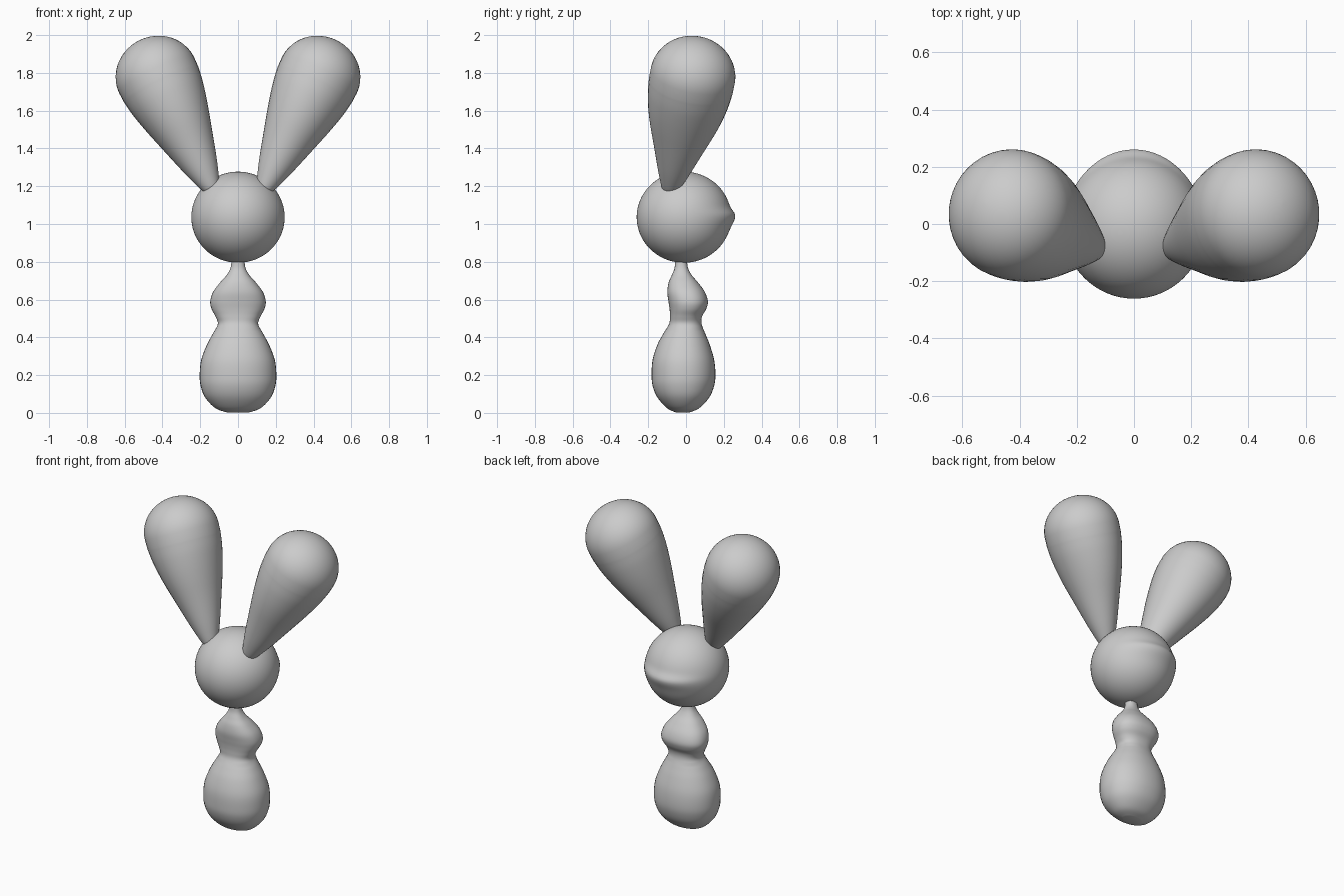
import bpy, bmesh, math
from mathutils import Vector

if "Cube" in bpy.data.objects:
    bpy.data.objects.remove(bpy.data.objects["Cube"])

grey = bpy.data.materials.new("plain_grey")
grey.diffuse_color = (0.6, 0.6, 0.6, 1)
grey.use_nodes = True
grey.node_tree.nodes["Principled BSDF"].inputs["Base Color"].default_value = grey.diffuse_color


def spline(rows, steps=5):
    """Smooth (Catmull-Rom) resampling of a list of cross-section rows."""
    out = []
    for i in range(len(rows) - 1):
        p = [rows[max(0, min(len(rows) - 1, i + k))] for k in (-1, 0, 1, 2)]
        for s in range(steps):
            t = s / steps
            out.append([0.5 * (2 * b + (c - a) * t + (2 * a - 5 * b + 4 * c - d) * t * t
                               + (3 * b - a - 3 * c + d) * t ** 3) for a, b, c, d in zip(*p)])
    return out + [list(rows[-1])]


def finish(bm, name):
    bmesh.ops.recalc_face_normals(bm, faces=bm.faces)
    for f in bm.faces:
        f.smooth = True
    me = bpy.data.meshes.new(name)
    bm.to_mesh(me)
    bm.free()
    me.materials.append(grey)
    ob = bpy.data.objects.new(name, me)
    bpy.context.collection.objects.link(ob)
    return ob


def loft(name, rings):
    """Skin a list of equal-length rings and close both ends."""
    bm = bmesh.new()
    loops = [[bm.verts.new(p) for p in r] for r in rings]
    n = len(loops[0])
    for a, b in zip(loops, loops[1:]):
        for i in range(n):
            bm.faces.new((a[i], a[(i + 1) % n], b[(i + 1) % n], b[i]))
    bm.faces.new(loops[0])
    bm.faces.new(loops[-1])
    return finish(bm, name)


def boxy(c, z):
    """Slightly squared cross-section, more so at the shoulders."""
    e = 0.93 if z < 0.45 else 0.86
    return math.copysign(abs(c) ** e, c)


ANGLES = [2 * math.pi * i / 40 for i in range(40)]

# Body: height, half width, front y, back y
body = [(0.003, 0.06, -0.055, 0.02), (0.025, 0.12, -0.1, 0.07), (0.08, 0.173, -0.15, 0.122),
        (0.14, 0.197, -0.176, 0.148), (0.20, 0.203, -0.182, 0.156), (0.28, 0.195, -0.177, 0.149),
        (0.36, 0.165, -0.152, 0.126), (0.42, 0.133, -0.12, 0.102), (0.47, 0.107, -0.09, 0.083),
        (0.51, 0.119, -0.085, 0.085), (0.55, 0.14, -0.087, 0.107), (0.59, 0.147, -0.093, 0.116),
        (0.64, 0.132, -0.099, 0.1), (0.69, 0.095, -0.092, 0.064), (0.73, 0.06, -0.075, 0.03),
        (0.77, 0.039, -0.06, 0.01), (0.83, 0.033, -0.058, 0.003)]
loft("body", [[(w * boxy(math.cos(a), z), (f + b) / 2 + (b - f) / 2 * boxy(math.sin(a), z), z)
               for a in ANGLES] for z, w, f, b in spline(body)])

# Head: sphere with a soft horizontal ridge across the back
bm = bmesh.new()
bmesh.ops.create_uvsphere(bm, u_segments=64, v_segments=64, radius=1)
for v in bm.verts:
    back = max(0, v.co.y) ** 2
    dz = v.co.z - 0.04
    ridge = 0.022 * back * math.exp(-(dz / (0.13 if dz > 0 else 0.22)) ** 2)
    v.co = Vector((v.co.x * 0.247, v.co.y * 0.25 - 0.011 + ridge, v.co.z * 0.241 + 1.036))
finish(bm, "head")

# Ears: distance along axis, radius; swept on a tilted axis, a little deeper than wide
ear = [(0.0, 0.046), (0.03, 0.058), (0.10, 0.083), (0.18, 0.108), (0.29, 0.140), (0.38, 0.166),
       (0.47, 0.190), (0.55, 0.208), (0.62, 0.218)]
profile = [(-0.035, 0.004), (-0.031, 0.015), (-0.02, 0.032)] + spline(ear, 4)
profile += [(0.675 + 0.206 * math.sin(t), 0.220 * math.cos(t))
            for t in (math.radians(d) for d in range(0, 90, 6))]
profile.append((0.881, 0.003))
for side, name in ((1, "right_ear"), (-1, "left_ear")):
    base = Vector((0.14 * side, -0.083, 1.19))
    axis = Vector((0.287 * side, 0.118, 0.59)).normalized()
    u = axis.cross(Vector((0, 1, 0))).normalized()
    w = axis.cross(u)
    rings = []
    for d, r in profile:
        deep = 1.02 + 0.07 * math.exp(-((d - 0.38) / 0.2) ** 2)
        rings.append([base + axis * d + (u * math.cos(a) + w * math.sin(a) * deep) * r
                      for a in ANGLES])
    loft(name, rings)
